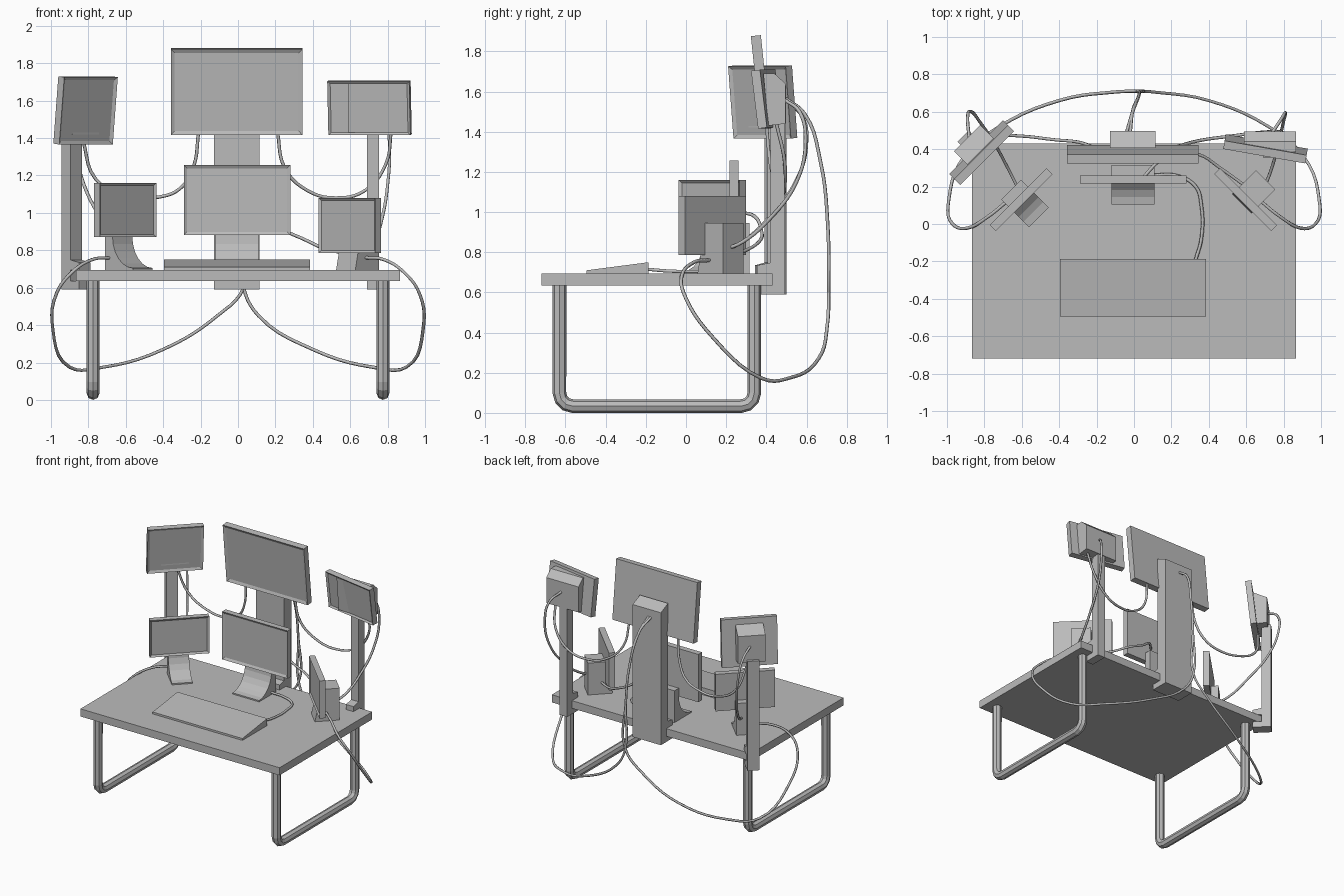
import bpy, bmesh, math
from mathutils import Matrix, Vector

if "Cube" in bpy.data.objects:
    bpy.data.objects.remove(bpy.data.objects["Cube"])

grey = bpy.data.materials.new("warm_neutral_grey")
grey.diffuse_color = (0.5, 0.5, 0.5, 1)
grey.use_nodes = True
grey.node_tree.nodes["Principled BSDF"].inputs["Base Color"].default_value = grey.diffuse_color


def place(x=0, y=0, z=0, yaw=0, tilt=0):
    return (Matrix.Translation((x, y, z)) @ Matrix.Rotation(math.radians(yaw), 4, 'Z')
            @ Matrix.Rotation(math.radians(tilt), 4, 'X'))


def add(name, bm, mat):
    bmesh.ops.recalc_face_normals(bm, faces=bm.faces)
    me = bpy.data.meshes.new(name)
    bm.to_mesh(me)
    bm.free()
    me.materials.append(grey)
    ob = bpy.data.objects.new(name, me)
    ob.matrix_world = mat
    bpy.context.collection.objects.link(ob)
    return ob


def prism(name, profile, width, mat):
    """Side profile (y, z) extruded across the local x axis."""
    bm = bmesh.new()
    f = bm.faces.new([bm.verts.new((-width / 2, y, z)) for y, z in profile])
    ext = bmesh.ops.extrude_face_region(bm, geom=[f])['geom']
    bmesh.ops.translate(bm, vec=(width, 0, 0),
                        verts=[v for v in ext if isinstance(v, bmesh.types.BMVert)])
    return add(name, bm, mat)


def box(name, width, y0, y1, z0, z1, mat):
    return prism(name, [(y0, z0), (y1, z0), (y1, z1), (y0, z1)], width, mat)


def monitor(name, w, h, t, bezel, mat):
    """Flat panel facing local -y with a recessed screen."""
    bm = bmesh.new()
    bmesh.ops.create_cube(bm, size=1)
    bmesh.ops.scale(bm, vec=(w, t, h), verts=bm.verts)
    bm.normal_update()
    front = [f for f in bm.faces if f.normal.y < -0.9]
    bmesh.ops.inset_region(bm, faces=front, thickness=bezel)
    bmesh.ops.translate(bm, vec=(0, 0.01, 0), verts=front[0].verts)
    return add(name, bm, mat)


def tube(name, pts, r, res, smooth_path):
    cu = bpy.data.curves.new(name, 'CURVE')
    cu.dimensions = '3D'
    cu.bevel_depth = r
    cu.bevel_resolution = res
    cu.resolution_u = 5
    cu.use_fill_caps = True
    if smooth_path:
        sp = cu.splines.new('BEZIER')
        sp.bezier_points.add(len(pts) - 1)
        for b, p in zip(sp.bezier_points, pts):
            b.co = p
            b.handle_left_type = b.handle_right_type = 'AUTO'
    else:
        sp = cu.splines.new('POLY')
        sp.points.add(len(pts) - 1)
        for b, p in zip(sp.points, pts):
            b.co = (*p, 1)
        sp.use_smooth = False
    cu.materials.append(grey)
    ob = bpy.data.objects.new(name, cu)
    bpy.context.collection.objects.link(ob)
    bpy.ops.object.select_all(action='DESELECT')
    ob.select_set(True)
    bpy.context.view_layer.objects.active = ob
    bpy.ops.object.convert(target='MESH')
    if smooth_path:
        bpy.ops.object.shade_smooth_by_angle(angle=math.radians(65))


def cable(name, pts):
    tube(name, pts, 0.009, 1, True)


# desk top and wedge keyboard
box("desk_top", 1.73, -0.72, 0.43, 0.635, 0.695, place())
prism("keyboard", [(-0.495, 0.695), (-0.187, 0.695), (-0.187, 0.75), (-0.495, 0.71)], 0.78, place(-0.005))

# U-shaped tube legs
for side, sx in (("left", -1), ("right", 1)):
    pts = [(-0.63, 0.64)]
    for cy, a0 in ((-0.565, 180), (0.275, 270)):
        for i in range(4):
            a = math.radians(a0 + i * 30)
            pts.append((cy + 0.065 * math.cos(a), 0.099 + 0.065 * math.sin(a)))
    pts.append((0.34, 0.64))
    tube(side + "_leg", [(sx * 0.775, y, z) for y, z in pts], 0.034, 2, False)

# upper monitors on clamped posts
monitor("upper_centre_monitor", 0.705, 0.463, 0.05, 0.03, place(-0.007, 0.372, 1.648, 0, 6))
monitor("upper_left_monitor", 0.405, 0.362, 0.045, 0.025, place(-0.815, 0.382, 1.548, 45, 6))
monitor("upper_right_monitor", 0.445, 0.29, 0.045, 0.02, place(0.703, 0.402, 1.562, -10, 7))


def post(name, w, d, top, slope, mat):
    """Post behind the desk edge; the clamp grips the desk at local -y."""
    prism(name + "_post", [(-d / 2, 0.59), (d / 2, 0.59), (d / 2, top), (-d / 2, top + slope)], w, mat)
    box(name + "_clamp_lower", w, -0.1, 0, 0.59, 0.635, mat)
    prism(name + "_clamp_upper", [(-0.1, 0.695), (0, 0.695), (0, 0.755), (-0.1, 0.735)], w, mat)


post("upper_centre", 0.245, 0.09, 1.63, 0.04, place(-0.007, 0.452))
post("upper_left", 0.085, 0.07, 1.45, 0, place(-0.89, 0.445, 0, 45))
post("upper_right", 0.065, 0.07, 1.5, 0, place(0.722, 0.455))
prism("upper_left_housing", [(0, 1.42), (0.11, 1.43), (0.11, 1.64), (0.0, 1.69)], 0.2,
      place(-0.815, 0.382, 0, 45))
prism("upper_right_housing", [(0.41, 1.43), (0.495, 1.44), (0.495, 1.64), (0.44, 1.69), (0.385, 1.69)],
      0.28, place(0.727))

# lower monitors on desk stands
monitor("lower_centre_monitor", 0.57, 0.375, 0.045, 0.025, place(-0.005, 0.238, 1.068))
monitor("lower_left_monitor", 0.43, 0.29, 0.045, 0.02, place(-0.603, 0.13, 1.015, 45))
monitor("lower_right_monitor", 0.43, 0.295, 0.045, 0.02, place(0.597, 0.13, 0.933, -45))

# curved foot: quarter arc sweeping forward from the upright
foot = [(-0.133, 0.695), (0.077, 0.695), (0.077, 0.945), (0.022, 0.945)]
for i in range(7):
    a = math.radians(i * 15)
    foot.append((-0.133 + 0.155 * math.cos(a), 0.88 - 0.175 * math.sin(a)))
prism("lower_centre_stand", foot, 0.23, place(-0.005, 0.238))
prism("lower_left_stand", foot, 0.15, place(-0.603, 0.13, 0, 45))
prism("lower_right_stand", [(-0.03, 0.695), (0.15, 0.695), (0.15, 0.945), (0.02, 0.945),
                            (0.02, 0.785), (-0.01, 0.785)], 0.145, place(0.597, 0.13, 0, -45))

# long looping cables from the centre post, under and around the desk
for side, sx in (("left", -1), ("right", 1)):
    drop = [(-0.03 + 0.01 * sx, 0.49, 1.57), (-0.01, 0.59, 1.49), (0.02, 0.67, 1.25),
            (0.03, 0.705, 0.95), (0.03, 0.71, 0.6)]
    loop = [(0.11, 0.705, 0.45), (0.4, 0.66, 0.27), (0.72, 0.52, 0.175), (0.9, 0.37, 0.175),
            (0.99, 0.13, 0.38), (0.97, 0.0, 0.57), (0.89, -0.022, 0.68), (0.78, 0.04, 0.75),
            (0.68, 0.12, 0.76)]
    cable(side + "_loop_cable", drop + [(sx * x, y, z) for x, y, z in loop])

# hanging cables between the upper monitors
cable("left_hanging_cable", [(-0.21, 0.4, 1.44), (-0.24, 0.42, 1.24), (-0.31, 0.44, 1.13), (-0.42, 0.45, 1.085),
                             (-0.6, 0.47, 1.09), (-0.76, 0.47, 1.18), (-0.83, 0.42, 1.39)])
cable("right_hanging_cable", [(0.21, 0.4, 1.44), (0.25, 0.42, 1.24), (0.37, 0.45, 1.12), (0.52, 0.47, 1.08),
                              (0.68, 0.49, 1.12), (0.79, 0.49, 1.26), (0.82, 0.45, 1.44)])

# drop cables from upper to lower monitors
cable("right_drop_cable", [(0.74, 0.49, 1.56), (0.79, 0.565, 1.5), (0.81, 0.595, 1.35), (0.8, 0.55, 1.15),
                           (0.77, 0.42, 0.97), (0.73, 0.28, 0.85), (0.69, 0.18, 0.81)])
cable("left_drop_cable", [(-0.88, 0.45, 1.56), (-0.89, 0.57, 1.49), (-0.87, 0.6, 1.33), (-0.82, 0.54, 1.14),
                          (-0.74, 0.42, 0.98), (-0.67, 0.29, 0.86), (-0.62, 0.19, 0.82)])

# cables of the lower centre monitor and the keyboard
cable("centre_link_cable", [(0.05, 0.25, 1.0), (0.14, 0.34, 0.98), (0.24, 0.375, 0.91), (0.35, 0.37, 0.86),
                            (0.46, 0.3, 0.81), (0.6, 0.2, 0.78)])
cable("keyboard_cable", [(0.33, -0.19, 0.715), (0.36, -0.08, 0.706), (0.36, 0.1, 0.704), (0.33, 0.2, 0.704),
                         (0.22, 0.26, 0.704), (0.1, 0.26, 0.71)])
